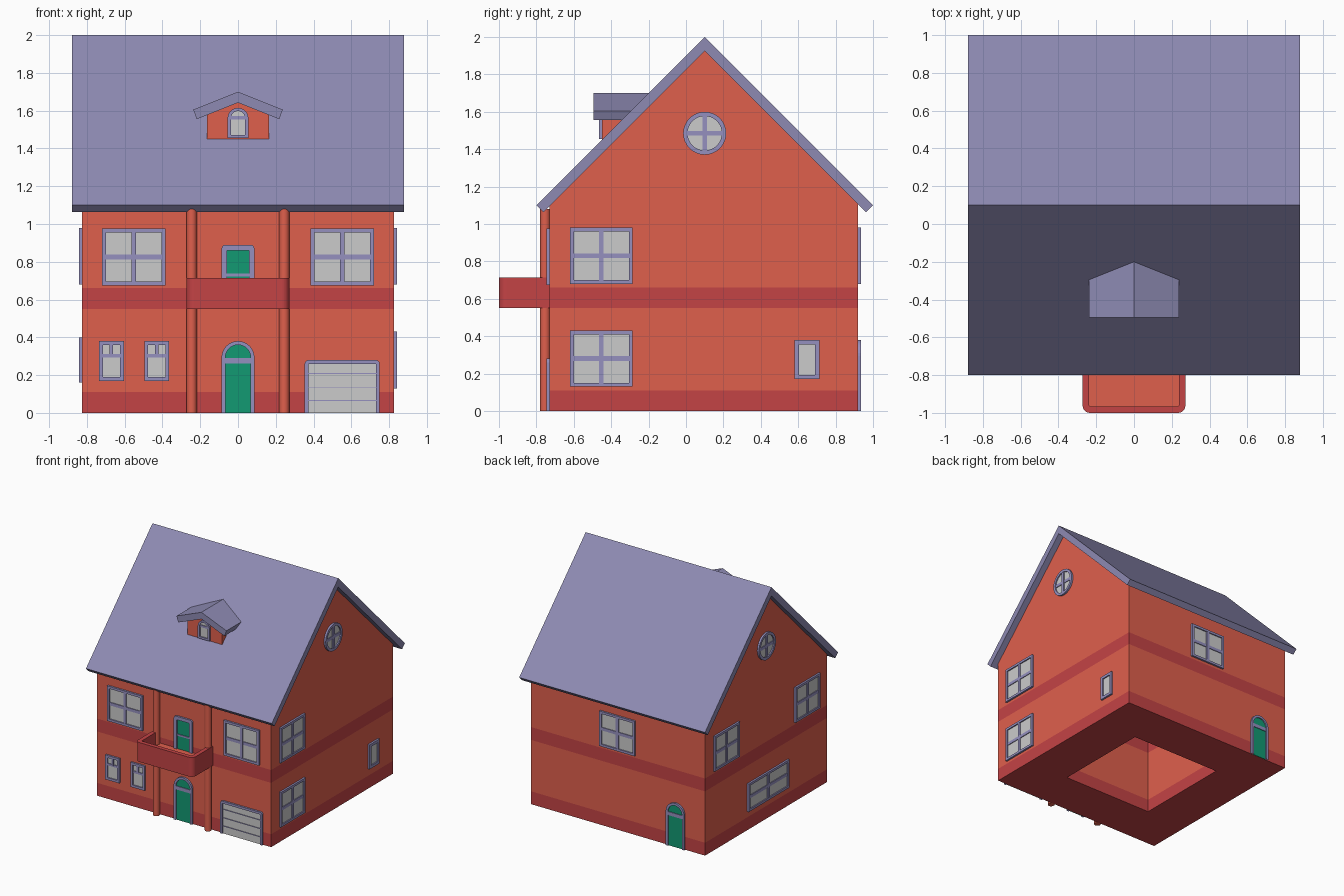
import bpy, bmesh, math
from mathutils import Matrix, Vector

if "Cube" in bpy.data.objects:
    bpy.data.objects.remove(bpy.data.objects["Cube"])


def material(name, rgb):
    m = bpy.data.materials.new(name)
    m.diffuse_color = (*rgb, 1)
    m.use_nodes = True
    m.node_tree.nodes["Principled BSDF"].inputs["Base Color"].default_value = m.diffuse_color
    return m


WALL = material("wall_orange", (0.74, 0.115, 0.073))
BAND = material("band_red", (0.55, 0.056, 0.06))
TRIM = material("trim_lilac", (0.30, 0.28, 0.52))
ROOF = material("roof_violet", (0.27, 0.255, 0.45))
GREEN = material("door_green", (0.006, 0.32, 0.17))


def frame(origin, u, v, w):
    m = Matrix((u, v, w)).transposed().to_4x4()
    m.translation = Vector(origin)
    return m


X, Y, Z = Vector((1, 0, 0)), Vector((0, 1, 0)), Vector((0, 0, 1))
FRONT = frame((0, -0.73, 0), X, Z, -Y)
BACK = frame((0, 0.92, 0), -X, Z, Y)
RIGHT = frame((0.825, 0, 0), Y, Z, X)
LEFT = frame((-0.825, 0, 0), -Y, Z, -X)
DORMER = frame((0, -0.45, 0), X, Z, -Y)
PLAN = frame((0, -0.73, 0), -X, -Y, Z)


def finish(bm, name, mats, m=Matrix()):
    bmesh.ops.remove_doubles(bm, verts=bm.verts, dist=1e-5)
    bmesh.ops.transform(bm, matrix=m, verts=bm.verts)
    bmesh.ops.recalc_face_normals(bm, faces=bm.faces)
    me = bpy.data.meshes.new(name)
    bm.to_mesh(me)
    bm.free()
    for mat in mats:
        me.materials.append(mat)
    ob = bpy.data.objects.new(name, me)
    bpy.context.collection.objects.link(ob)
    return ob


def add_prism(bm, pts, w0, w1):
    a = [bm.verts.new((u, v, w0)) for u, v in pts]
    b = [bm.verts.new((u, v, w1)) for u, v in pts]
    bm.faces.new(a[::-1])
    bm.faces.new(b)
    for i in range(len(pts)):
        j = (i + 1) % len(pts)
        bm.faces.new((a[i], a[j], b[j], b[i]))


def prism(name, pts, w0, w1, mat, m):
    bm = bmesh.new()
    add_prism(bm, pts, w0, w1)
    return finish(bm, name, [mat] if mat else [], m)


def outline(u0, u1, v0, v1, rt=0, rb=0, inset=0, sill=True):
    """Rectangle with rounded top / bottom corners, starting bottom right."""
    u0, u1, v1 = u0 + inset, u1 - inset, v1 - inset
    v0 += inset if sill else 0
    pts = []
    for cu, cv, su, sv, r, start in ((u1, v0, -1, 1, rb, -90), (u1, v1, -1, -1, rt, 0),
                                     (u0, v1, 1, -1, rt, 90), (u0, v0, 1, 1, rb, 180)):
        n = 8 if r > 0.03 else 3 if r else 0
        q = max(r - inset, 0.003) if r else 0
        if r and abs(2 * r - (u1 - u0 + 2 * inset)) < 1e-6:
            q = (u1 - u0) / 2 - 2e-5      # full arch
        for k in range(n + 1):
            a = math.radians(start + (90 * k / n if n else 0))
            pts.append((cu + su * q + q * math.cos(a) * (n > 0),
                        cv + sv * q + q * math.sin(a) * (n > 0)))
    return pts


def add_ring(bm, outer, inner, w0, w1, closed=True):
    n = len(outer)
    loops = [[bm.verts.new((u, v, w)) for u, v in pts]
             for pts, w in ((outer, w0), (outer, w1), (inner, w1), (inner, w0))]
    for i in range(n if closed else n - 1):
        j = (i + 1) % n
        for k in range(4):
            a, b = loops[k], loops[(k + 1) % 4]
            bm.faces.new((a[i], a[j], b[j], b[i]))


def opening(name, wall, u0, u1, v0, v1, bars=(), rt=0, rb=0, t=0.02, sill=True, fill=None):
    """Trim frame with glazing bars plus a recessed pane or door leaf.
    bars: (direction, position, from, to, thickness) as fractions of the pane."""
    outer = outline(u0, u1, v0, v1, rt, rb)
    inner = outline(u0, u1, v0, v1, rt, rb, t, sill)
    bm = bmesh.new()
    add_ring(bm, outer, inner, 0, 0.016, sill)
    a0, a1, b0, b1 = u0 + t, u1 - t, v0 + (t if sill else 0), v1 - t
    for d, p, f0, f1, th in bars:
        if d == "v":
            c = a0 + (a1 - a0) * p
            box = (c - th / 2, c + th / 2, b0 + (b1 - b0) * f0, b0 + (b1 - b0) * f1)
        else:
            c = b0 + (b1 - b0) * p
            box = (a0 + (a1 - a0) * f0, a0 + (a1 - a0) * f1, c - th / 2, c + th / 2)
        add_prism(bm, outline(*box), 0.002, 0.012 if d == "h" else 0.014)
    finish(bm, name + "_frame", [TRIM], wall)
    prism(name + ("_leaf" if fill else "_pane"), inner, 0.001, 0.006, fill, wall)


# House body: gabled prism with a shaft in the underside and coloured bands
bm = bmesh.new()
add_prism(bm, [(-0.73, 0), (0.92, 0), (0.92, 1.105), (0.1, 1.925), (-0.73, 1.095)], -0.825, 0.825)
bmesh.ops.transform(bm, matrix=frame((0, 0, 0), Y, Z, X), verts=bm.verts)
bmesh.ops.recalc_face_normals(bm, faces=bm.faces)
base = min(bm.faces, key=lambda f: f.calc_center_median().z)
bmesh.ops.inset_region(bm, faces=[base], thickness=0.56)
shaft = bmesh.ops.extrude_discrete_faces(bm, faces=[base])["faces"]
bmesh.ops.translate(bm, vec=(0, 0, 1.0), verts=shaft[0].verts)
for z in (0.11, 0.55, 0.66):
    bmesh.ops.bisect_plane(bm, geom=bm.verts[:] + bm.edges[:] + bm.faces[:],
                           plane_co=(0, 0, z), plane_no=(0, 0, 1))
for f in bm.faces:
    z = f.calc_center_bounds().z
    f.material_index = int(z < 0.11 or 0.55 < z < 0.66)
finish(bm, "house_body", [WALL, BAND])

# Main roof
ORIGIN_X = frame((0, 0, 0), Y, Z, X)
prism("main_roof", [(-0.8, 1.1), (0.1, 2), (1, 1.1), (0.9625, 1.0625), (0.1, 1.925),
                    (-0.7625, 1.0625)], -0.88, 0.88, ROOF, ORIGIN_X)

# Dormer
prism("dormer_wall", [(-0.165, 1.44), (0.165, 1.44), (0.165, 1.58), (0, 1.645), (-0.165, 1.58)],
      -0.2, 0, WALL, DORMER)
prism("dormer_roof", [(0.237, 1.605), (0, 1.70), (-0.237, 1.605), (-0.218, 1.555),
                      (0, 1.642), (0.218, 1.555)], -0.25, 0.045, ROOF, DORMER)
opening("dormer_window", DORMER, -0.055, 0.055, 1.455, 1.615,
        [("h", 0.72, 0, 1, 0.018)], rt=0.055, t=0.017)

# Balcony
prism("balcony_slab", outline(-0.27, 0.27, 0, 0.268, 0.04, 0, 0.02, False), 0.55, 0.6, BAND, PLAN)
prism("balcony_floor", outline(-0.27, 0.27, 0, 0.268, 0.04, 0, 0.02, False), 0.6, 0.61, WALL, PLAN)
bm = bmesh.new()
add_ring(bm, outline(-0.272, 0.272, 0, 0.27, 0.04),
         outline(-0.272, 0.272, 0, 0.27, 0.04, 0, 0.035, False), 0.55, 0.715, False)
finish(bm, "balcony_parapet", [BAND], PLAN)

# Round columns
for side, x in (("left", -0.245), ("right", 0.245)):
    bpy.ops.mesh.primitive_cylinder_add(vertices=24, radius=0.027, depth=1.08,
                                        location=(x, -0.753, 0.54))
    ob = bpy.context.object
    ob.name = side + "_column"
    ob.data.materials.append(WALL)
    bpy.ops.object.shade_smooth_by_angle()

# Four-pane windows
CROSS = [("v", 0.5, 0, 1, 0.026), ("h", 0.5, 0, 1, 0.026)]
for name, wall, u, v in (("front_left_window", FRONT, -0.552, 0.675),
                         ("front_right_window", FRONT, 0.552, 0.675),
                         ("right_upper_window", RIGHT, -0.453, 0.68),
                         ("right_lower_window", RIGHT, -0.453, 0.13),
                         ("left_upper_front_window", LEFT, 0.453, 0.68),
                         ("left_upper_back_window", LEFT, -0.64, 0.68),
                         ("back_upper_window", BACK, 0, 0.68)):
    opening(name, wall, u - 0.167, u + 0.167, v, v + 0.3, CROSS)
opening("left_wide_window", LEFT, -0.35, 0.2, 0.16, 0.4, CROSS)

# Small windows
TEE = [("h", 0.66, 0, 1, 0.018), ("v", 0.5, 0.66, 1, 0.018)]
for name, u in (("front_small_window_a", -0.67), ("front_small_window_b", -0.43)):
    opening(name, FRONT, u - 0.066, u + 0.066, 0.17, 0.38, TEE)
opening("right_small_window", RIGHT, 0.58, 0.715, 0.17, 0.38, t=0.024)

# Round attic windows
for name, wall, u in (("right_round_window", RIGHT, 0.1), ("left_round_window", LEFT, -0.1)):
    opening(name, wall, u - 0.115, u + 0.115, 1.37, 1.6, CROSS, rt=0.115, rb=0.115, t=0.023)

# Doors
for name, wall, u in (("front_door", FRONT, 0), ("back_door", BACK, 0.55)):
    opening(name, wall, u - 0.087, u + 0.087, 0, 0.38, [("h", 0.765, 0, 1, 0.03)],
            rt=0.087, sill=False, fill=GREEN)
opening("balcony_door", FRONT, -0.087, 0.087, 0.6, 0.89, [("h", 0.5, 0, 1, 0.015)],
        rt=0.02, t=0.029, sill=False, fill=GREEN)

# Garage door
opening("garage_door", FRONT, 0.353, 0.75, 0, 0.28,
        [("h", p, 0, 1, 0.004) for p in (0.25, 0.52, 0.8)], rt=0.02, sill=False)
